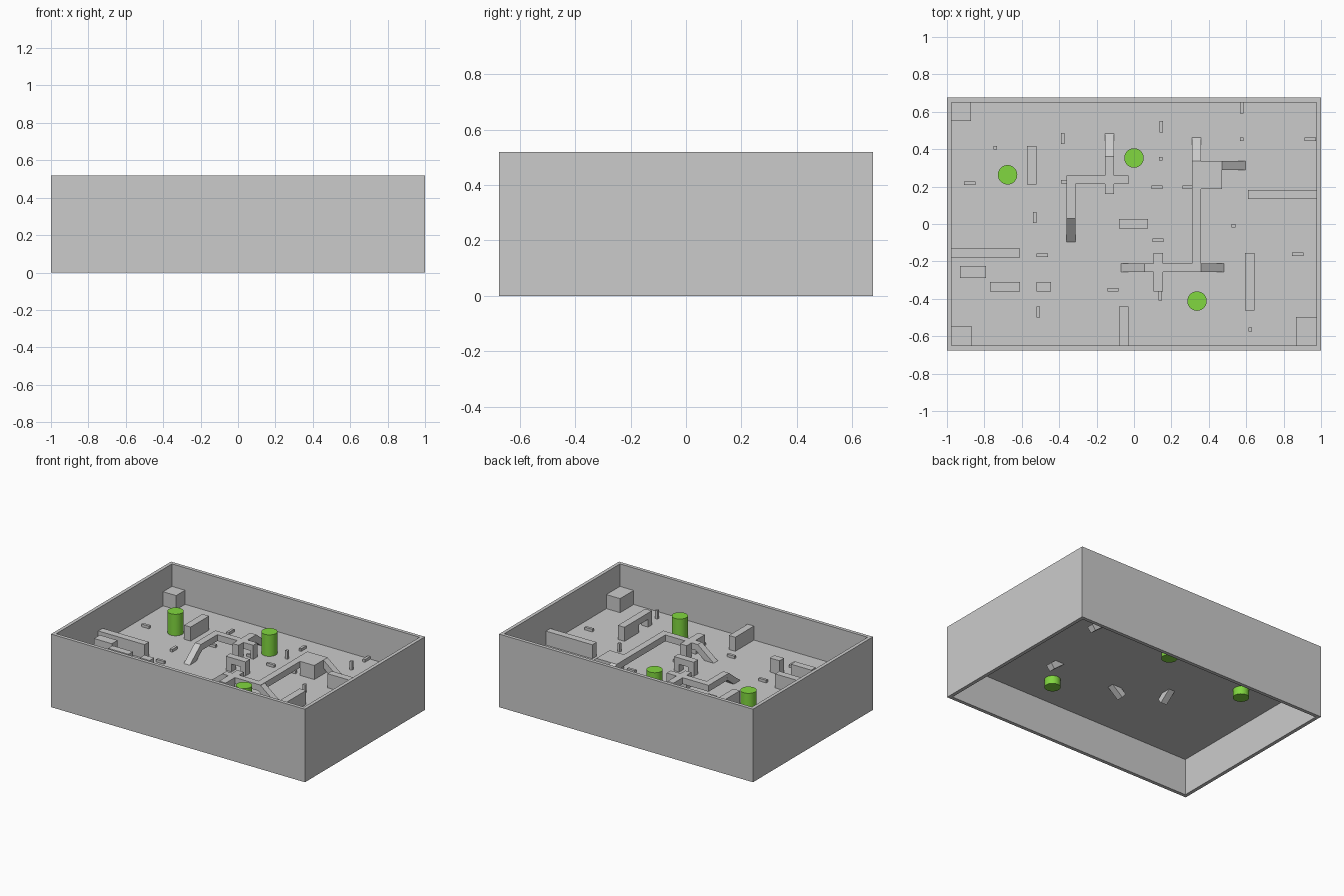
import bpy, bmesh, math
from mathutils import Vector

if "Cube" in bpy.data.objects:
    bpy.data.objects.remove(bpy.data.objects["Cube"])

FLOOR, DECK, SLAB = 0.26, 0.36, 0.045   # floor height, raised top height, beam thickness


def mesh_object(name, bm):
    bmesh.ops.recalc_face_normals(bm, faces=bm.faces)
    me = bpy.data.meshes.new(name)
    bm.to_mesh(me)
    bm.free()
    ob = bpy.data.objects.new(name, me)
    bpy.context.collection.objects.link(ob)
    return ob


def box(name, x0, x1, y0, y1, z0=FLOOR, z1=DECK):
    bm = bmesh.new()
    bmesh.ops.create_cube(bm, size=1)
    for v in bm.verts:
        v.co = ((x0 + x1) / 2 + v.co.x * (x1 - x0),
                (y0 + y1) / 2 + v.co.y * (y1 - y0),
                (z0 + z1) / 2 + v.co.z * (z1 - z0))
    return mesh_object(name, bm)


def ramp(name, x, y, dx, dy, run=0.125, width=0.047):
    """Tilted slab falling from (x, y) at deck height along (dx, dy), its foot under the floor."""
    slope = Vector((dx * run, dy * run, FLOOR - DECK))
    normal = Vector((dx * (DECK - FLOOR), dy * (DECK - FLOOR), run)).normalized()
    side = Vector((-dy, dx, 0)) * width / 2
    top = Vector((x, y, DECK))
    foot = top + slope * 1.3
    profile = [top, foot, foot - normal * SLAB, top - normal * SLAB]
    bm = bmesh.new()
    face = bm.faces.new([bm.verts.new(p - side) for p in profile])
    ext = bmesh.ops.extrude_face_region(bm, geom=[face])
    bmesh.ops.translate(bm, vec=side * 2,
                        verts=[g for g in ext['geom'] if isinstance(g, bmesh.types.BMVert)])
    return mesh_object(name, bm)


def beam(name, x0, x1, y0, y1):
    return box(name, x0, x1, y0, y1, DECK - SLAB, DECK)


# outer walls
for s, n in ((-1, "left"), (1, "right")):
    a, b = sorted((s * 0.975, s * 1.0))
    box(n + "_wall", a, b, -0.675, 0.675, 0, 0.52)
for s, n in ((-1, "front"), (1, "back")):
    a, b = sorted((s * 0.65, s * 0.675))
    box(n + "_wall", -0.975, 0.975, a, b, 0, 0.52)

# floor sheet
bm = bmesh.new()
bmesh.ops.create_grid(bm, x_segments=1, y_segments=1, size=1)
for v in bm.verts:
    v.co = (v.co.x * 0.975, v.co.y * 0.65, FLOOR)
mesh_object("floor", bm)

# solid blocks and low walls
blocks = [
    (-.975, -.872, .55, .65), (-.572, -.52, .21, .417), (-.93, -.79, -.29, -.225),
    (-.77, -.61, -.36, -.31), (-.52, -.443, -.36, -.31), (-.975, -.61, -.18, -.13),
    (-.975, -.87, -.65, -.545), (.867, .975, -.65, -.497), (.61, .975, .134, .183),
    (-.08, -.03, -.65, -.44),
]
for i, b in enumerate(blocks):
    box(f"block_{i}", *b)

# walls with a doorway
for n, a, b in (("left", -.08, -.035), ("right", .035, .075)):
    box("centre_arch_" + n, a, b, -.023, .027)
box("centre_arch_lintel", -.035, .035, -.023, .027, DECK - SLAB, DECK)
box("side_arch_long_leg", .593, .645, -.32, -.155)
box("side_arch_short_leg", .593, .645, -.463, -.42)
box("side_arch_lintel", .593, .645, -.42, -.32, DECK - SLAB, DECK)

# raised walkway, back left
beam("left_walk_cross", -.36, -.05, .214, .26)
beam("left_walk_front", -.36, -.313, .03, .214)
beam("left_walk_back", -.155, -.107, .26, .36)
box("left_walk_leg_front", -.155, -.107, .16, .214)
box("left_walk_leg_right", -.05, -.03, .214, .26)
ramp("left_walk_front_ramp", -.337, .03, 0, -1)
ramp("left_walk_back_ramp", -.131, .36, 0, 1)

# raised walkway, right
beam("right_walk_long", .31, .358, -.257, .337)
beam("right_walk_cross", .055, .31, -.257, -.21)
box("right_platform", .358, .47, .187, .337)
box("right_walk_leg_back", .103, .155, -.21, -.155)
box("right_walk_leg_front", .103, .155, -.36, -.257)
ramp("right_walk_back_ramp", .334, .337, 0, 1)
ramp("right_platform_ramp", .47, .313, 1, 0)
ramp("right_walk_left_ramp", .055, -.234, -1, 0)
ramp("right_walk_right_ramp", .355, -.234, 1, 0)

# small bars: lying along x, lying along y, or standing
L, T = 0.06, 0.019
bars = {
    "bar_x": ((L, T, T), [(-.878, .219), (-.49, -.168), (-.112, -.352), (.942, .452), (.123, .196),
                          (.29, .197), (.128, -.088), (.875, -.162), (-.36, .226), (-.06, .235)]),
    "bar_y": ((T, L, T), [(-.38, .457), (-.53, .035), (-.511, -.47), (.577, .62), (.145, .52),
                          (.14, -.38)]),
    "post": ((T, T, L), [(-.743, .408), (.577, .452), (.142, .35), (.532, -.01), (.622, -.564)]),
}
for n, (size, spots) in bars.items():
    for i, (x, y) in enumerate(spots):
        box(f"{n}_{i}", x - size[0] / 2, x + size[0] / 2, y - size[1] / 2, y + size[1] / 2,
            FLOOR, FLOOR + size[2])

# green marker cylinders, passing through the floor
green = bpy.data.materials.new("green")
green.diffuse_color = (0.22, 0.68, 0.05, 1)
green.use_nodes = True
green.node_tree.nodes["Principled BSDF"].inputs["Base Color"].default_value = green.diffuse_color
for i, (x, y) in enumerate([(-.676, .263), (0, .353), (.337, -.412)]):
    bpy.ops.mesh.primitive_cylinder_add(vertices=32, radius=.052, depth=.21,
                                        location=(x, y, .308))
    ob = bpy.context.object
    ob.name = f"marker_{i}"
    ob.data.materials.append(green)
    bpy.ops.object.shade_smooth_by_angle(angle=math.radians(30))
